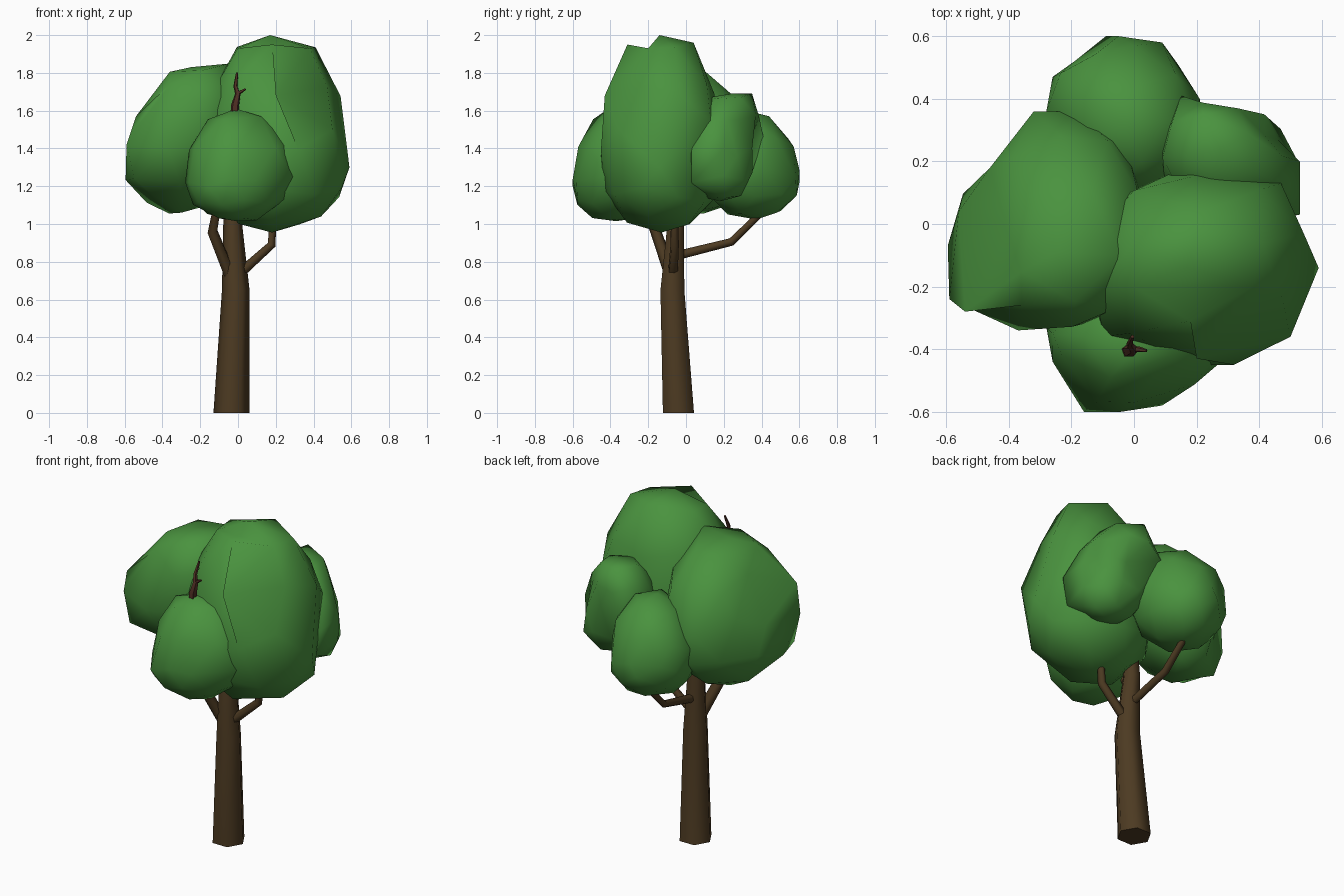
import bpy, bmesh, math
from mathutils import Vector, Matrix


def material(name, rgb):
    m = bpy.data.materials.new(name)
    m.diffuse_color = (*rgb, 1)
    return m


LEAF = material("leaf green", (0.068, 0.29, 0.049))
BARK = material("bark brown", (0.074, 0.043, 0.016))
TWIG = material("red brown twig", (0.078, 0.028, 0.017))


def finish(name, bm, mat, angle):
    bmesh.ops.recalc_face_normals(bm, faces=bm.faces)
    me = bpy.data.meshes.new(name)
    bm.to_mesh(me)
    bm.free()
    me.materials.append(mat)
    ob = bpy.data.objects.new(name, me)
    bpy.context.collection.objects.link(ob)
    bpy.ops.object.select_all(action='DESELECT')
    ob.select_set(True)
    bpy.context.view_layer.objects.active = ob
    bpy.ops.object.shade_smooth_by_angle(angle=math.radians(angle))
    return ob


def tube(name, path, sides, mat, level=False):
    """Tapered tube along (x, y, z, radius) points; level keeps rings horizontal."""
    bm = bmesh.new()
    pts = [Vector(p[:3]) for p in path]
    rings = []
    for i, p in enumerate(pts):
        t = pts[min(i + 1, len(pts) - 1)] - pts[max(i - 1, 0)]
        if level:
            u, v = Vector((1, 0, 0)), Vector((0, 1, 0))
        else:
            t.normalize()
            u = t.cross(Vector((0.3, -0.8, 0.1))).normalized()
            v = t.cross(u)
        r = path[i][3]
        rings.append([bm.verts.new(p + r * (math.cos(a) * u + math.sin(a) * v))
                      for a in (2 * math.pi * k / sides for k in range(sides))])
    for a, b in zip(rings, rings[1:]):
        for k in range(sides):
            j = (k + 1) % sides
            bm.faces.new((a[k], a[j], b[j], b[k]))
    bm.faces.new(rings[0])
    bm.faces.new(rings[-1])
    return finish(name, bm, mat, 65)


def clump(name, centre, lo, hi, corners, lean=(0, 0), turn=0, p=2.2):
    """Low-poly leaf ball fitted to the bounds lo..hi, then pulled to a few corners."""
    bm = bmesh.new()
    bmesh.ops.create_icosphere(bm, subdivisions=2, radius=1,
                               matrix=Matrix.Rotation(math.radians(turn), 4, 'Z'))
    verts = list(bm.verts)
    for v in verts:
        v.co /= sum(abs(c) ** p for c in v.co) ** (1 / p)
        v.co.x += lean[0] * v.co.z
        v.co.y += lean[1] * v.co.z
    for ax in range(3):
        top = max(v.co[ax] for v in verts)
        bot = min(v.co[ax] for v in verts)
        for v in verts:
            c = v.co[ax]
            v.co[ax] = centre[ax] + (c / top * (hi[ax] - centre[ax]) if c > 0
                                     else c / bot * (lo[ax] - centre[ax]))
    # each corner takes its nearest free vertex, the others follow softly
    pulls = {}
    for c in map(Vector, corners):
        v = min((v for v in verts if v not in pulls), key=lambda v: (v.co - c).length)
        pulls[v] = (v.co.copy(), c - v.co)
    for v in verts:
        if v in pulls:
            v.co = v.co + pulls[v][1]
            continue
        w = [(math.exp(-((v.co - o).length / 0.16) ** 2), d) for o, d in pulls.values()]
        move = sum((k * d for k, d in w), Vector()) / (sum(k for k, d in w) + 0.4)
        v.co = [min(max(a, l), h) for a, l, h in zip(v.co + move, lo, hi)]
    return finish(name, bm, LEAF, 80)


# Trunk
tube("trunk", [(-0.035, -0.04, 0, 0.095), (-0.012, -0.072, 0.65, 0.073),
               (-0.028, -0.055, 1.0, 0.05), (-0.02, -0.05, 1.3, 0.03)], 6, BARK, True)

# Branches
tube("left_branch", [(-0.03, -0.07, 0.70, 0.034), (-0.135, -0.16, 0.96, 0.029),
                     (-0.10, -0.24, 1.15, 0.02)], 6, BARK)
tube("right_branch", [(0.0, -0.07, 0.73, 0.027), (0.178, -0.06, 0.89, 0.023),
                      (0.19, -0.06, 1.1, 0.018)], 6, BARK)
tube("back_branch", [(-0.02, -0.06, 0.83, 0.025), (-0.02, 0.24, 0.905, 0.021),
                     (-0.03, 0.40, 1.06, 0.018)], 6, BARK)

# Bare twig poking out of the front clump
tube("bare_twig", [(-0.02, -0.405, 1.55, 0.024), (-0.015, -0.405, 1.63, 0.022),
                   (-0.001, -0.40, 1.69, 0.015), (-0.014, -0.385, 1.73, 0.011),
                   (-0.005, -0.36, 1.80, 0.006)], 5, TWIG)
tube("twig_fork", [(-0.005, -0.40, 1.69, 0.010), (0.015, -0.40, 1.70, 0.009),
                   (0.04, -0.405, 1.715, 0.005)], 5, TWIG)

# Leaf clumps
clump("tall_clump", (0.18, -0.13, 1.38), (-0.16, -0.45, 0.955), (0.59, 0.19, 2.0),
      [(0.17, -0.14, 2.0), (0.0, -0.2, 1.93), (0.22, 0.04, 1.96), (0.38, -0.2, 1.93),
       (0.18, -0.31, 1.95), (0.2, -0.43, 1.68), (0.18, 0.15, 1.69),
       (0.47, 0.13, 1.55), (0.59, -0.14, 1.3), (0.5, -0.36, 1.5), (0.18, -0.45, 1.35),
       (-0.1, -0.36, 1.5), (0.18, 0.19, 1.4), (0.43, 0.1, 1.12), (0.44, -0.2, 1.04),
       (0.18, -0.13, 0.955)], turn=18, p=2.35)
clump("left_clump", (-0.25, 0.0, 1.43), (-0.595, -0.345, 1.05), (0.04, 0.365, 1.855),
      [(-0.25, -0.09, 1.83), (-0.04, -0.1, 1.85), (-0.36, -0.26, 1.74),
       (-0.54, -0.28, 1.57), (-0.59, -0.24, 1.42), (-0.55, -0.24, 1.24),
       (-0.3, -0.04, 1.06), (-0.37, -0.34, 1.4), (-0.56, 0.04, 1.45),
       (-0.32, 0.36, 1.42), (-0.17, 0.36, 1.4), (-0.45, -0.05, 1.15),
       (-0.38, 0.22, 1.24), (-0.46, 0.18, 1.5), (-0.41, 0.0, 1.70)],
      lean=(0.25, -0.2), turn=-10)
clump("front_clump", (0.0, -0.36, 1.27), (-0.28, -0.60, 1.015), (0.295, -0.12, 1.615),
      [(-0.01, -0.41, 1.61), (-0.16, -0.6, 1.2), (0.09, -0.58, 1.23), (0.29, -0.43, 1.25),
       (-0.26, -0.44, 1.22), (0.27, -0.4, 1.42), (-0.23, -0.42, 1.41), (0, -0.57, 1.41),
       (0.12, -0.42, 1.57), (-0.1, -0.46, 1.03), (0.1, -0.4, 1.02), (-0.28, -0.33, 1.22)],
      lean=(0, -0.1), turn=30)
clump("back_clump", (-0.03, 0.34, 1.29), (-0.28, 0.08, 1.015), (0.22, 0.60, 1.61),
      [(-0.09, 0.6, 1.22), (0.09, 0.58, 1.25), (0.21, 0.4, 1.3), (-0.26, 0.47, 1.25),
       (-0.28, 0.36, 1.35), (0, 0.57, 1.41), (0, 0.44, 1.57), (0.05, 0.48, 1.06),
       (-0.19, 0.52, 1.28)],
      lean=(0, -0.05), turn=5)
clump("side_clump", (0.31, 0.21, 1.41), (0.09, 0.01, 1.12), (0.53, 0.41, 1.69),
      [(0.22, 0.35, 1.69), (0.17, 0.22, 1.68), (0.42, 0.28, 1.55), (0.46, 0.27, 1.36),
       (0.46, 0.22, 1.14), (0.53, 0.2, 1.4), (0.53, 0.03, 1.38), (0.15, 0.41, 1.46),
       (0.33, 0.18, 1.12), (0.33, 0.33, 1.42), (0.5, 0.03, 1.22)],
      lean=(-0.1, 0.15), turn=40)
